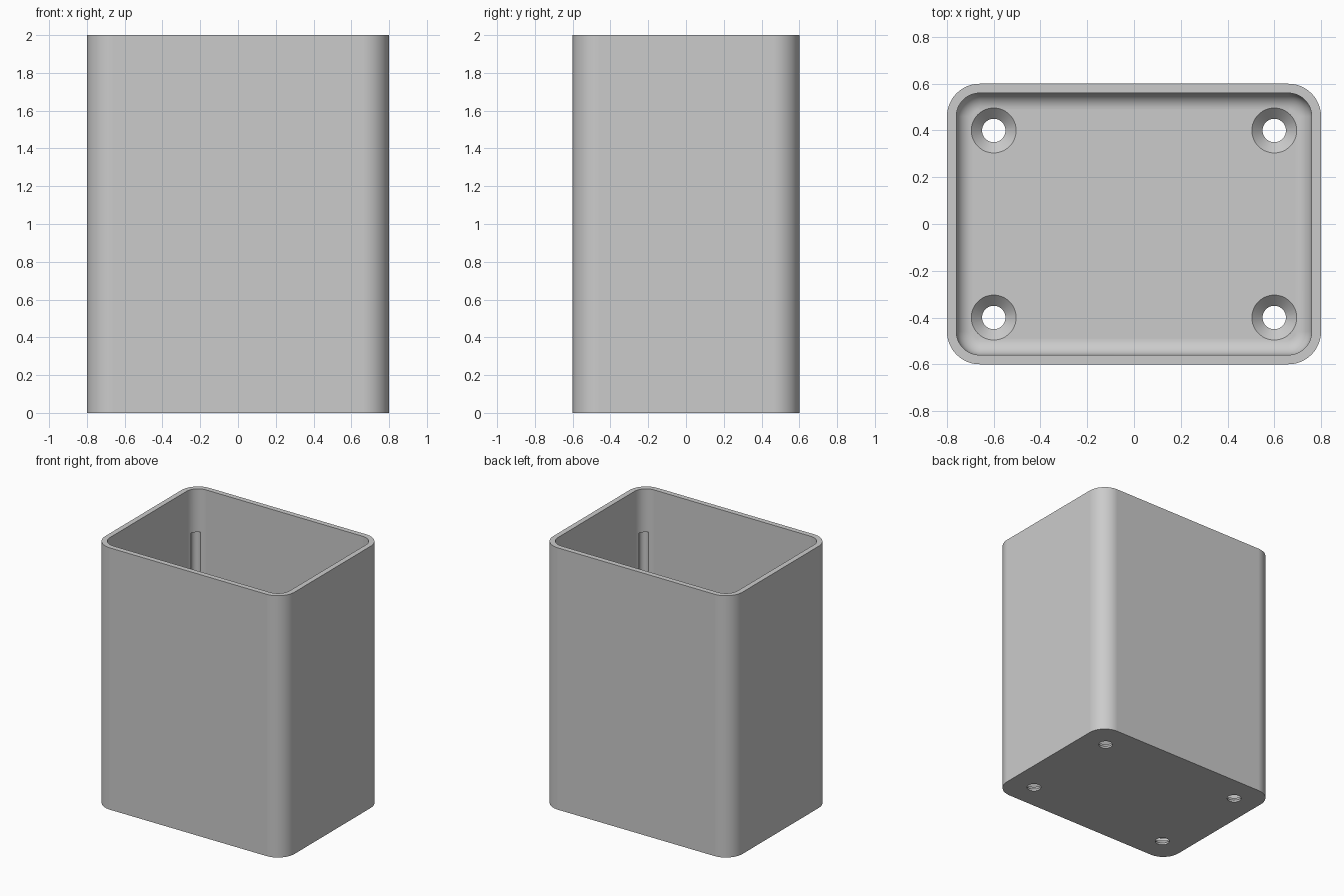
import bpy, bmesh, math

cube = bpy.data.objects.get("Cube")
if cube:
    bpy.data.objects.remove(cube, do_unlink=True)

HALF_X, HALF_Y, HEIGHT = 0.8, 0.6, 2.0
WALL, FLOOR, CORNER, FILLET = 0.04, 0.06, 0.14, 0.07
HOLE_X, HOLE_Y, HOLE_R, SINK_R = 0.6, 0.4, 0.05, 0.096

grey = bpy.data.materials.new("plain grey")
grey.use_nodes = True
colour = (0.6, 0.6, 0.6, 1)
grey.diffuse_color = colour
grey.node_tree.nodes["Principled BSDF"].inputs["Base Color"].default_value = colour


def ring(bm, inset, z, steps=12):
    """Rounded rectangle, inset from the outer wall."""
    r = CORNER - inset
    verts = []
    for quarter, (sx, sy) in enumerate([(1, 1), (-1, 1), (-1, -1), (1, -1)]):
        for i in range(steps + 1):
            a = math.pi / 2 * (quarter + i / steps)
            verts.append(bm.verts.new((sx * (HALF_X - CORNER) + r * math.cos(a),
                                       sy * (HALF_Y - CORNER) + r * math.sin(a), z)))
    return verts


def turned(bm, x, y, profile, sides=48):
    """Closed solid turned about a vertical axis from (radius, z) pairs."""
    rings = [[bm.verts.new((x + r * math.cos(math.tau * i / sides),
                            y + r * math.sin(math.tau * i / sides), z))
              for i in range(sides)] for r, z in profile]
    skin(bm, rings)


def skin(bm, rings):
    for a, b in zip(rings, rings[1:]):
        n = len(a)
        for i in range(n):
            j = (i + 1) % n
            bm.faces.new((a[i], a[j], b[j], b[i]))
    bm.faces.new(rings[0][::-1])
    bm.faces.new(rings[-1])


def make_object(name, bm):
    bmesh.ops.recalc_face_normals(bm, faces=bm.faces)
    mesh = bpy.data.meshes.new(name)
    bm.to_mesh(mesh)
    bm.free()
    mesh.materials.append(grey)
    obj = bpy.data.objects.new(name, mesh)
    bpy.context.collection.objects.link(obj)
    return obj


# Open box: outer wall, rim, inner wall, rounded inner edge, floor
bm = bmesh.new()
levels = [(0, 0), (0, HEIGHT), (WALL, HEIGHT)]
for i in range(9):
    a = math.pi / 2 * i / 8
    levels.append((WALL + FILLET * (1 - math.cos(a)),
                   FLOOR + FILLET * (1 - math.sin(a))))
skin(bm, [ring(bm, inset, z) for inset, z in levels])
box = make_object("open_box", bm)

# Countersunk screw holes and shallow inner corner grooves
bm = bmesh.new()
sink_z = FLOOR - (SINK_R - HOLE_R)
groove = HALF_X - CORNER + 0.062
groove_y = HALF_Y - CORNER + 0.062
for sx in (-1, 1):
    for sy in (-1, 1):
        turned(bm, sx * HOLE_X, sy * HOLE_Y,
               [(HOLE_R, -0.1), (HOLE_R, sink_z), (SINK_R, FLOOR), (SINK_R, FLOOR + 0.1)])
        turned(bm, sx * groove, sy * groove_y,
               [(0.035, FLOOR + FILLET), (0.035, 1.67)], 32)
cutter = make_object("hole_cutter", bm)
cutter.hide_render = True
cutter.hide_viewport = False

cut = box.modifiers.new("screw holes", "BOOLEAN")
cut.operation = "DIFFERENCE"
cut.solver = "EXACT"
cut.object = cutter
bpy.ops.object.select_all(action="DESELECT")
box.select_set(True)
bpy.context.view_layer.objects.active = box
bpy.ops.object.modifier_apply(modifier=cut.name)
bpy.data.objects.remove(cutter, do_unlink=True)

# Smooth the rounded edges while keeping flat faces flat
bpy.ops.object.shade_smooth_by_angle(angle=math.radians(30))
weighted = box.modifiers.new("flat face normals", "WEIGHTED_NORMAL")
weighted.keep_sharp = True
